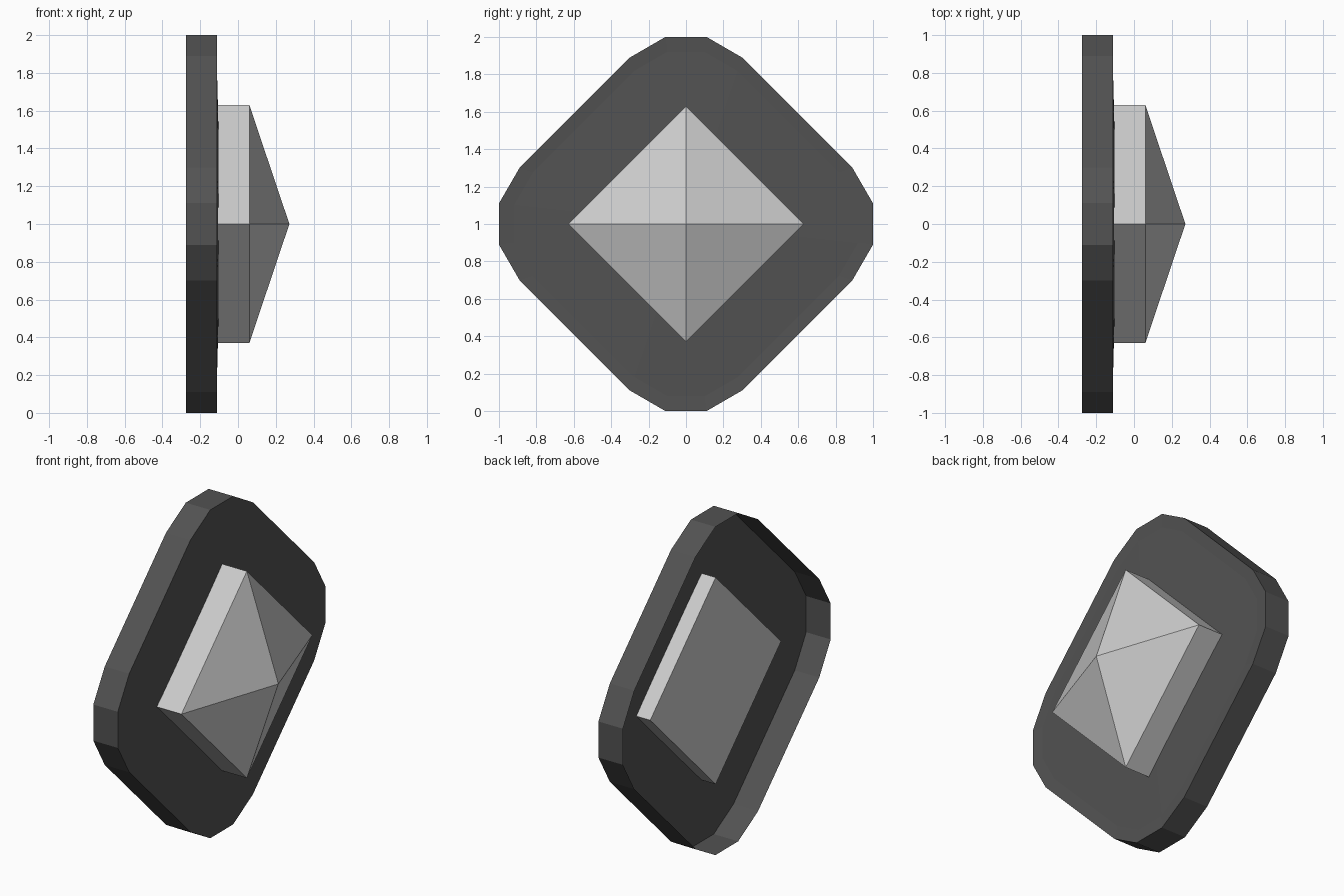
import bpy, bmesh

if "Cube" in bpy.data.objects:
    bpy.data.objects.remove(bpy.data.objects["Cube"])


def loft(name, rings, tip, close_back):
    """Skin matching rings along +x, ending in a fan to a centre tip."""
    bm = bmesh.new()
    loops = [[bm.verts.new(p) for p in ring] for ring in rings]
    n = len(loops[0])
    for a, b in zip(loops, loops[1:]):
        for i in range(n):
            j = (i + 1) % n
            bm.faces.new((a[i], a[j], b[j], b[i]))
    apex = bm.verts.new((tip, 0, 1))
    for i in range(n):
        bm.faces.new((loops[-1][i], loops[-1][(i + 1) % n], apex))
    if close_back:
        bm.faces.new(loops[0][::-1])
    mesh = bpy.data.meshes.new(name)
    bm.to_mesh(mesh)
    bm.free()
    obj = bpy.data.objects.new(name, mesh)
    bpy.context.collection.objects.link(obj)
    return obj


def ring(profile, x, scale=1.0):
    return [(x, y * scale, 1 + z * scale) for y, z in profile]


# One rounded corner, turned through four quarters (counter-clockwise from +x)
corner = [(1, -0.11), (1, 0.11), (0.89, 0.30), (0.30, 0.89)]
outline = []
for _ in range(4):
    outline += corner[1:]
    corner = [(-z, y) for y, z in corner]
    outline.append(corner[0])
outline = list(dict.fromkeys((round(y, 3), round(z, 3)) for y, z in outline))

# Dark backing shell: open at the back, shallow lip and slight dome in front
plate = loft("backing_plate",
             [ring(outline, -0.275), ring(outline, -0.11),
              ring(outline, -0.114, 0.92)], -0.09, False)
dark = bpy.data.materials.new("dark_grey")
dark.diffuse_color = (0.085, 0.085, 0.085, 1)
dark.use_nodes = True
dark.node_tree.nodes["Principled BSDF"].inputs["Base Color"].default_value = dark.diffuse_color
plate.data.materials.append(dark)

# Pyramid stud passing through the plate
diamond = [(1, 0), (0, 1), (-1, 0), (0, -1)]
loft("pyramid_stud", [ring(diamond, -0.20, 0.63), ring(diamond, 0.06, 0.63)],
     0.272, True)
